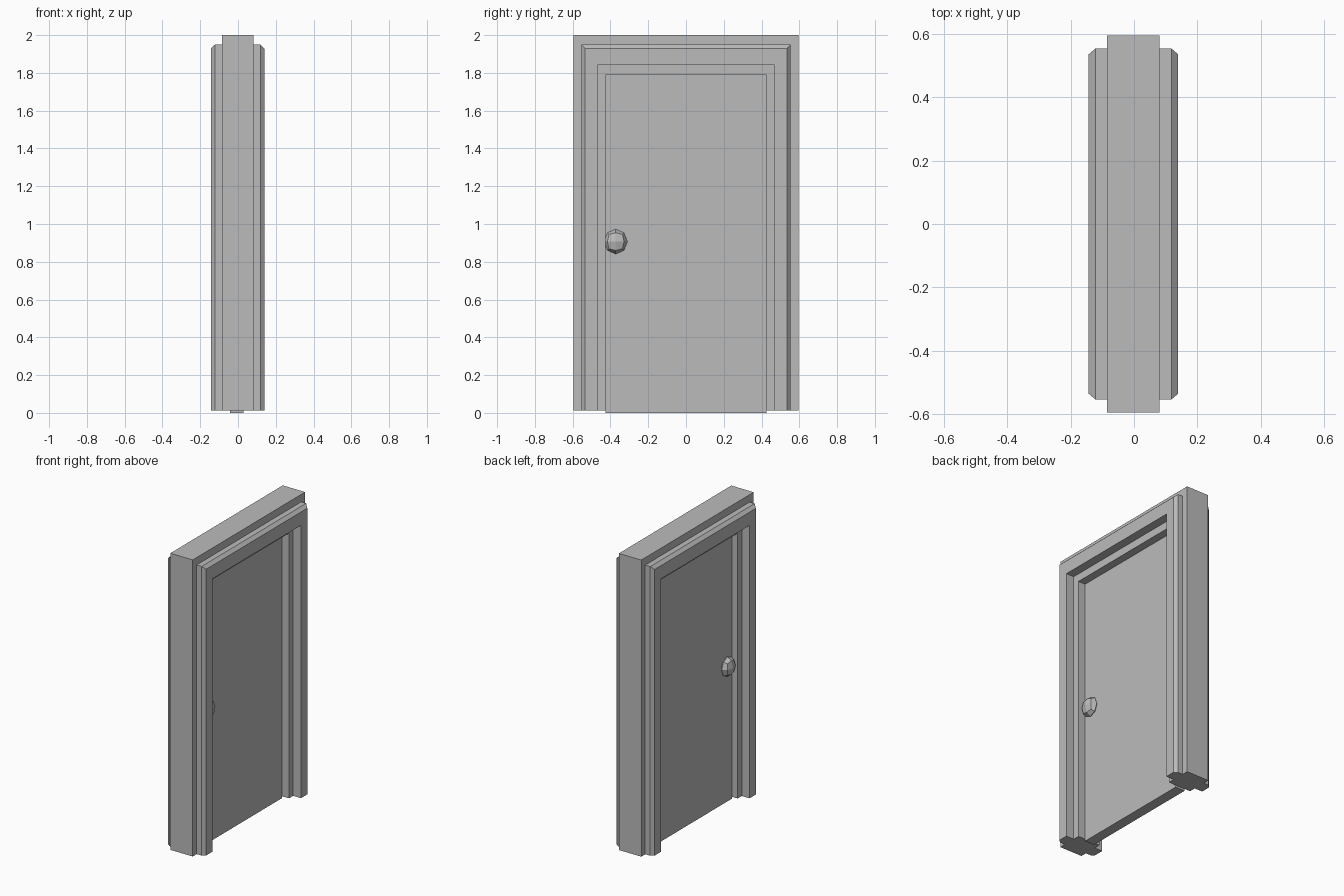
import bpy
import bmesh

if "Cube" in bpy.data.objects:
    bpy.data.objects.remove(bpy.data.objects["Cube"])

CX = -0.002          # middle plane of the door and frame

grey = bpy.data.materials.new("plain grey")
grey.diffuse_color = (0.5, 0.5, 0.5, 1)
grey.use_nodes = True
grey.node_tree.nodes["Principled BSDF"].inputs["Base Color"].default_value = grey.diffuse_color


def finish(name, bm):
    bmesh.ops.recalc_face_normals(bm, faces=bm.faces)
    mesh = bpy.data.meshes.new(name)
    bm.to_mesh(mesh)
    bm.free()
    mesh.materials.append(grey)
    obj = bpy.data.objects.new(name, mesh)
    bpy.context.collection.objects.link(obj)
    return obj


# Door frame: half section as (depth, side reach, top height), mirrored in depth
half = [
    (0.083, 0.595, 2.0),      # core outer edge
    (0.083, 0.553, 1.95),     # trim root
    (0.120, 0.553, 1.95),     # trim outer side
    (0.141, 0.535, 1.93),     # trim chamfer
    (0.141, 0.469, 1.841),    # trim inner edge
    (0.083, 0.469, 1.841),    # jamb step
    (0.083, 0.425, 1.789),    # jamb inner edge
]
section = half + [(-d, y, z) for d, y, z in reversed(half)]
BASE = 0.013

bm = bmesh.new()
rings = []
for side, at_top in ((-1, False), (-1, True), (1, True), (1, False)):
    rings.append([bm.verts.new((CX + d, side * y, z if at_top else BASE))
                  for d, y, z in section])
n = len(section)
for a, b in zip(rings, rings[1:]):
    for i in range(n):
        j = (i + 1) % n
        bm.faces.new((a[i], a[j], b[j], b[i]))
bm.faces.new(rings[0])
bm.faces.new(rings[-1])
finish("door_frame", bm)

# Door leaf, reaching slightly below the frame
bm = bmesh.new()
bmesh.ops.create_cube(bm, size=1)
for v in bm.verts:
    v.co.x = CX - 0.005 + v.co.x * 0.07
    v.co.y *= 0.85
    v.co.z = (v.co.z + 0.5) * 1.789
finish("door_leaf", bm)

# Faceted knobs: rounded, flattened cubes on both faces
for label, x in (("right", 0.034), ("left", -0.048)):
    bm = bmesh.new()
    bmesh.ops.create_cube(bm, size=2)
    bmesh.ops.subdivide_edges(bm, edges=bm.edges[:], cuts=1, use_grid_fill=True)
    for v in bm.verts:
        p = v.co.normalized()
        v.co = (x + p.x * 0.04, -0.372 + p.y * 0.062, 0.907 + p.z * 0.066)
    finish(label + "_door_knob", bm)
